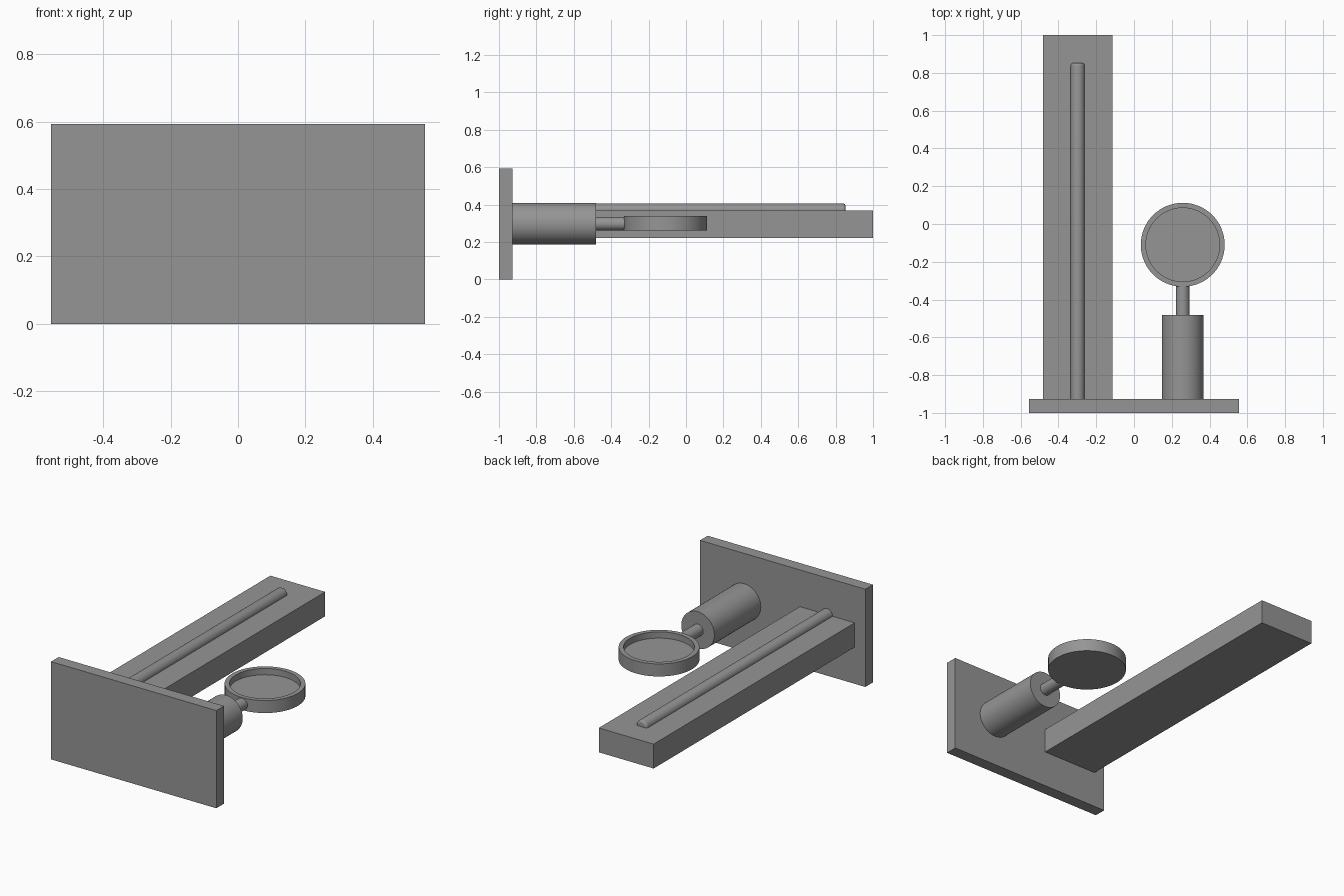
import bpy
import bmesh
from math import cos, sin, pi, radians
from mathutils import Matrix, Vector

default = bpy.data.objects.get("Cube")
if default:
    bpy.data.objects.remove(default, do_unlink=True)

grey = bpy.data.materials.new("plain grey")
grey.use_nodes = True
colour = (0.3, 0.3, 0.3, 1)
grey.diffuse_color = colour
grey.node_tree.nodes["Principled BSDF"].inputs["Base Color"].default_value = colour


def finish(name, bm, smooth=False):
    bmesh.ops.recalc_face_normals(bm, faces=bm.faces)
    mesh = bpy.data.meshes.new(name)
    bm.to_mesh(mesh)
    bm.free()
    mesh.materials.append(grey)
    obj = bpy.data.objects.new(name, mesh)
    bpy.context.collection.objects.link(obj)
    if smooth:
        bpy.ops.object.select_all(action="DESELECT")
        obj.select_set(True)
        bpy.context.view_layer.objects.active = obj
        bpy.ops.object.shade_smooth_by_angle(angle=radians(30))
    return obj


def box(name, low, high):
    low, high = Vector(low), Vector(high)
    bm = bmesh.new()
    bmesh.ops.create_cube(bm, size=1)
    bmesh.ops.scale(bm, vec=high - low, verts=bm.verts)
    bmesh.ops.translate(bm, vec=(low + high) / 2, verts=bm.verts)
    return finish(name, bm)


def lathe(name, profile, centre, along_y=False, sides=64):
    """Turn (radius, height) points round an axis and cap both ends."""
    bm = bmesh.new()
    rings = []
    for r, h in profile:
        rings.append([bm.verts.new((r * cos(2 * pi * i / sides),
                                    r * sin(2 * pi * i / sides), h))
                      for i in range(sides)])
    for a, b in zip(rings, rings[1:]):
        for i in range(sides):
            j = (i + 1) % sides
            bm.faces.new((a[i], a[j], b[j], b[i]))
    bm.faces.new(rings[0])
    bm.faces.new(rings[-1])
    turn = Matrix.Rotation(-pi / 2, 4, "X") if along_y else Matrix()
    bm.transform(Matrix.Translation(centre) @ turn)
    return finish(name, bm, smooth=True)


# Upright mounting plate and the long bar behind it
plate_back = -0.927
box("mounting_plate", (-0.555, -1, 0), (0.555, plate_back, 0.593))
box("long_bar", (-0.483, plate_back, 0.222), (-0.115, 1, 0.37))

# Half-sunk rod on the bar, with a rounded free end
rod_r, fillet, rod_len = 0.037, 0.015, 1.78
rod = [(rod_r, 0)]
for k in range(6):
    a = k / 5 * pi / 2
    rod.append((rod_r - fillet + fillet * cos(a), rod_len - fillet + fillet * sin(a)))
lathe("ridge_rod", rod, (-0.298, plate_back, 0.37), along_y=True)

# Thick barrel and thin stem
arm_x, arm_z = 0.258, 0.298
lathe("barrel", [(0.111, 0), (0.111, 0.445)], (arm_x, plate_back, arm_z), along_y=True)
lathe("stem", [(0.036, 0), (0.036, 0.163)], (arm_x, -0.483, arm_z), along_y=True)

# Shallow round dish with a raised rim
lathe("dish", [(0.222, 0), (0.222, 0.076), (0.195, 0.076), (0.195, 0.038)],
      (arm_x, -0.11, 0.262), sides=96)
